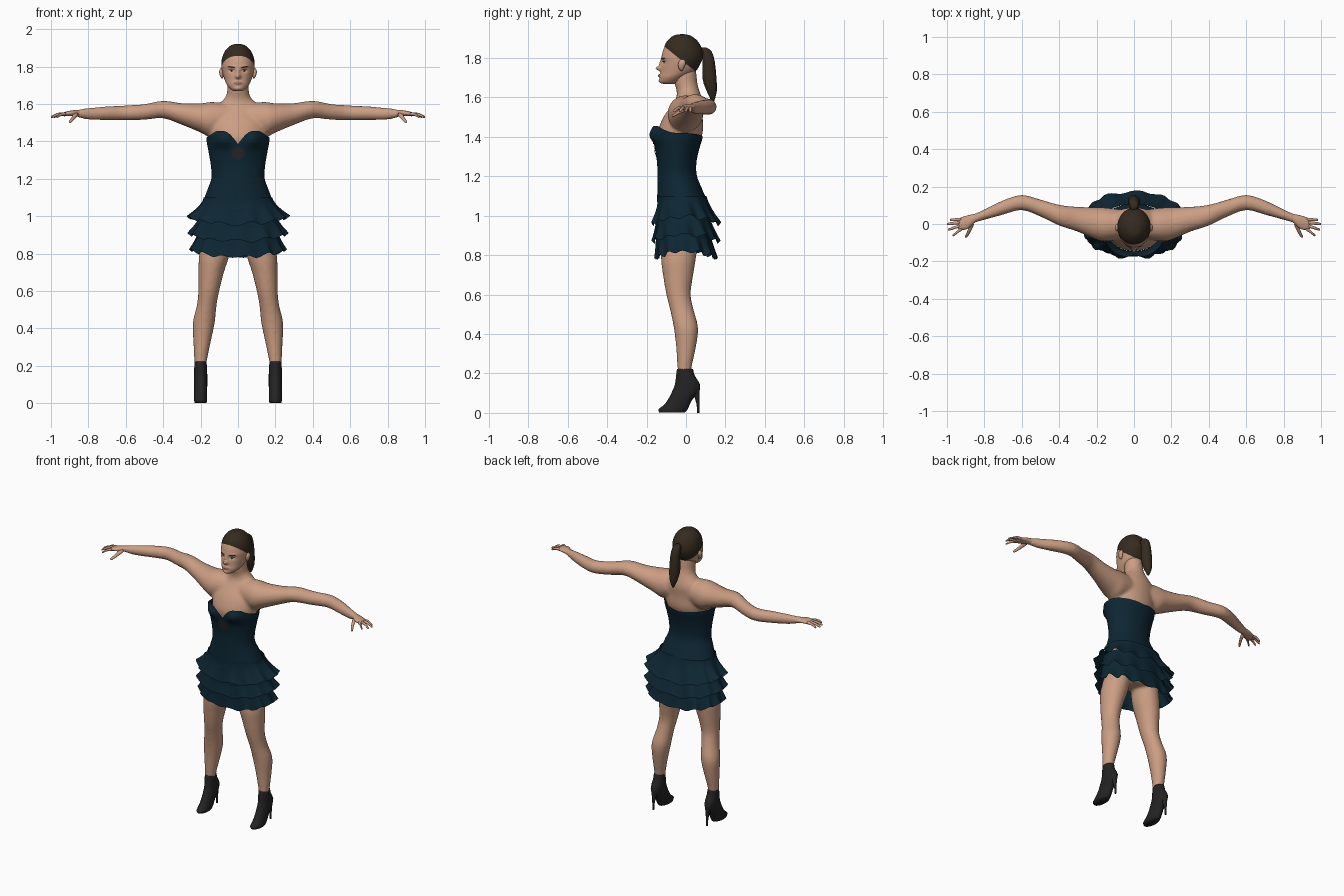
import bpy
import bmesh
from math import sin, cos, pi, exp, copysign
from mathutils import Vector
from mathutils.bvhtree import BVHTree

cube = bpy.data.objects.get("Cube")
if cube:
    bpy.data.objects.remove(cube, do_unlink=True)


def material(name, r, g, b):
    m = bpy.data.materials.new(name)
    m.use_nodes = True
    m.diffuse_color = (r, g, b, 1)
    bsdf = m.node_tree.nodes["Principled BSDF"]
    bsdf.inputs["Base Color"].default_value = (r, g, b, 1)
    bsdf.inputs["Roughness"].default_value = 0.7
    return m


SKIN = material("skin", 0.6, 0.34, 0.225)
DRESS = material("dark_teal_cloth", 0.004, 0.02, 0.034)
HAIR = material("dark_brown_hair", 0.035, 0.024, 0.014)
LEATHER = material("black_leather", 0.017, 0.017, 0.018)
LIPS = material("lips", 0.38, 0.16, 0.12)
WHITE = material("eye_white", 0.5, 0.45, 0.42)
PATCH = material("dark_mesh_cloth", 0.022, 0.02, 0.022)


def spline(rows, t):
    """Smooth interpolation through rows of numbers, t from 0 to 1."""
    t *= len(rows) - 1
    i = min(int(t), len(rows) - 2)
    f = t - i
    a, b, c, d = (rows[min(max(k, 0), len(rows) - 1)] for k in range(i - 1, i + 3))
    return [q + f * (r - p + f * (2 * p - 5 * q + 4 * r - s + f * (3 * (q - r) + s - p))) / 2
            for p, q, r, s in zip(a, b, c, d)]


def grid(bm, fn, nu, nv, caps=False):
    """Surface closed around u, running along v."""
    rows = [[bm.verts.new(fn(2 * pi * i / nu, j / nv)) for i in range(nu)] for j in range(nv + 1)]
    for low, high in zip(rows, rows[1:]):
        for i in range(nu):
            k = (i + 1) % nu
            bm.faces.new((low[i], low[k], high[k], high[i]))
    if caps:
        bm.faces.new(rows[0][::-1])
        bm.faces.new(rows[-1])


def loft(bm, rings, axis="z", n=20, steps=3, side=1):
    """Closed tube through rings of centre x, y, z and two radii."""
    a_dir, b_dir = {"z": ((1, 0, 0), (0, 1, 0)), "x": ((0, 1, 0), (0, 0, 1)),
                    "y": ((1, 0, 0), (0, 0, 1))}[axis]

    def point(u, v):
        x, y, z, a, b = spline(rings, v)
        p = Vector((x, y, z)) + Vector(a_dir) * a * cos(u) + Vector(b_dir) * b * sin(u)
        p.x *= side
        return p
    grid(bm, point, n, steps * (len(rings) - 1), True)


def finish(bm, name, mat, closed=False, mirror=False):
    if closed:
        bmesh.ops.recalc_face_normals(bm, faces=bm.faces)
    for f in bm.faces:
        f.smooth = True
    me = bpy.data.meshes.new(name)
    bm.to_mesh(me)
    bm.free()
    me.materials.append(mat)
    ob = bpy.data.objects.new(name, me)
    bpy.context.collection.objects.link(ob)
    if mirror:
        ob.modifiers.new("mirror", "MIRROR")
    return ob


def lofts(name, mat, *parts, mirror=False, axis="z"):
    bm = bmesh.new()
    for rings in parts:
        loft(bm, rings, axis)
    return finish(bm, name, mat, True, mirror)


# Body: torso, arms and legs fused into one skin
torso = [(0, -.01, .86, .10, .07), (0, -.01, 1.0, .15, .09), (0, -.03, 1.12, .13, .085),
         (0, -.045, 1.25, .12, .08), (0, -.04, 1.35, .135, .095), (0, -.03, 1.42, .152, .115),
         (0, -.015, 1.5, .155, .1), (0, .008, 1.56, .135, .08), (0, .015, 1.6, .10, .064),
         (0, .01, 1.635, .068, .058), (0, 0, 1.67, .058, .058), (0, -.005, 1.72, .056, .058),
         (0, -.01, 1.77, .055, .055)]
arm = [(.02, 0, 1.53, .07, .07), (.14, -.003, 1.517, .09, .094), (.2, .002, 1.525, .087, .078),
       (.3, .025, 1.546, .067, .058), (.4, .047, 1.57, .056, .047), (.5, .085, 1.557, .046, .042),
       (.6, .115, 1.552, .041, .04), (.7, .088, 1.55, .039, .037), (.8, .05, 1.547, .028, .031),
       (.86, .028, 1.549, .024, .02)]
leg = [(.09, -.02, .96, .08, .09), (.125, -.037, .8, .082, .09), (.143, -.04, .7, .068, .077),
       (.156, -.038, .6, .056, .062), (.168, -.02, .52, .053, .06), (.183, 0, .43, .059, .062),
       (.192, 0, .33, .047, .05), (.2, -.008, .22, .033, .035), (.2, -.005, .15, .03, .032)]
bm = bmesh.new()
loft(bm, torso, n=32)
for side in (1, -1):
    loft(bm, arm, "x", side=side)
    loft(bm, leg, side=side)
body = finish(bm, "body", SKIN, True)
remesh = body.modifiers.new("fuse", "REMESH")
remesh.mode = "VOXEL"
remesh.voxel_size = 0.009
remesh.use_smooth_shade = True
soften = body.modifiers.new("soften", "SMOOTH")
soften.iterations = 6

# Hands: palm and fingers along x, thumb along y
fingers = [((.925, .024), (.985, .022)), ((.93, .008), (1.0, .0)),
           ((.93, -.01), (.995, -.03)), ((.92, -.026), (.97, -.06))]
palm = [(.83, .04, 1.548, .02, .02), (.86, .026, 1.55, .026, .018), (.89, .01, 1.55, .036, .015),
        (.93, 0, 1.545, .033, .011), (.94, 0, 1.543, .026, .006)]
lofts("hands", SKIN, palm,
      *[[(*a, 1.546, .009, .009), ((a[0] + b[0]) / 2, (a[1] + b[1]) / 2, 1.544, .008, .008),
         (b[0] - .004, b[1], 1.531, .006, .006), (*b, 1.529, .002, .002)] for a, b in fingers],
      mirror=True, axis="x")
lofts("thumbs", SKIN, [(.868, .0, 1.543, .014, .012), (.88, -.035, 1.525, .01, .01),
                       (.896, -.066, 1.507, .008, .007), (.9, -.072, 1.503, .003, .003)],
      mirror=True, axis="y")

# Head: rings of z, front y, back y, half width, with sculpted bumps
skull = [(1.668, -.11, -.06, .012), (1.675, -.13, -.04, .035), (1.70, -.133, -.005, .058),
         (1.73, -.128, .045, .072), (1.77, -.124, .07, .083), (1.81, -.123, .083, .087),
         (1.85, -.112, .076, .081), (1.885, -.092, .055, .064), (1.91, -.062, .022, .036),
         (1.917, -.03, -.01, .008)]
bumps = [(0, 1.747, .013, .012, .026), (0, 1.772, .010, .02, .011), (.034, 1.778, .016, .01, -.008),
         (-.034, 1.778, .016, .01, -.008), (0, 1.711, .022, .009, .008), (0, 1.683, .02, .01, .006),
         (.04, 1.8, .025, .008, .003), (-.04, 1.8, .025, .008, .003)]


def head_point(u, v):
    z, front, back, w = spline(skull, v)
    x, y = w * cos(u), (front + back) / 2 + (back - front) / 2 * sin(u)
    if sin(u) < 0:
        y -= sum(d * exp(-((x - bx) / sx) ** 2 - ((z - bz) / sz) ** 2) for bx, bz, sx, sz, d in bumps)
    return Vector((x, y, z))


def hair_point(u, v):
    start = 0.2
    while head_point(u, start).z < 1.77 - 0.8 * head_point(u, start).y:
        start += 0.002
    centre = Vector((0, -.02, 1.8))
    p = head_point(u, start + v * (1 - start))
    return centre + (p - centre) * (1.005 + 0.025 * min(1, v * 6))


bm = bmesh.new()
grid(bm, head_point, 96, 72, True)
face_tree = BVHTree.FromBMesh(bm)
finish(bm, "head", SKIN, True)
bm = bmesh.new()
grid(bm, hair_point, 96, 24)
bm.faces.new([v for v in bm.verts][-96:])
finish(bm, "hair_cap", HAIR)
lofts("ears", SKIN, [(.083, -.022, 1.735, .003, .005), (.087, -.024, 1.75, .009, .014),
                     (.09, -.02, 1.775, .011, .019), (.088, -.018, 1.793, .003, .008)], mirror=True)
lofts("ponytail", HAIR, [(0, .088, 1.853, .012, .012), (0, .102, 1.835, .024, .027),
                         (0, .115, 1.78, .03, .031), (0, .12, 1.69, .033, .035),
                         (0, .131, 1.63, .024, .025), (0, .136, 1.583, .006, .008)])
lofts("hair_tie", HAIR, [(0, .06, 1.825, .03, .03), (0, .09, 1.832, .02, .02),
                         (0, .105, 1.835, .018, .018)], axis="y")


def plate(name, tree, mat, x, z, w, h, lift=0.002, tilt=0.0, mirror=False):
    """Thin oval laid on the surface from the front."""
    def point(u, v):
        r = max(v, 0.02)
        px = x + w * r * cos(u)
        pz = z - h * r * sin(u) + tilt * (px - x)
        hit = tree.ray_cast(Vector((px, -1, pz)), Vector((0, 1, 0)))[0]
        return hit - Vector((0, lift, 0))
    bm = bmesh.new()
    grid(bm, point, 20, 4)
    finish(bm, name, mat, mirror=mirror)


# Face details
plate("eye_whites", face_tree, WHITE, .034, 1.776, .014, .0055, mirror=True)
plate("irises", face_tree, HAIR, .034, 1.776, .0055, .0055, .003, mirror=True)
plate("eyelashes", face_tree, HAIR, .035, 1.782, .016, .0022, .0035, mirror=True)
plate("eyebrows", face_tree, HAIR, .036, 1.797, .02, .004, .002, 0.12, True)
plate("mouth", face_tree, LIPS, 0, 1.711, .025, .008)

# Dress bodice with a sweetheart neckline
bodice = [(1.07, -.02, .187, .127), (1.15, -.032, .165, .113), (1.22, -.045, .142, .1),
          (1.29, -.047, .145, .1), (1.36, -.045, .156, .112), (1.43, -.04, .168, .125),
          (1.47, -.04, .17, .125)]


def bodice_point(u, v):
    ax = abs(cos(u)) * 0.168
    top = 1.4 + 0.02 * abs(cos(u))
    if sin(u) < 0:
        top = 1.385 + 0.07 * sin(min(ax / .08, 1) * pi / 2) - 0.035 * max(0, (ax - .115) / .053)
    z = 1.07 + v * (top - 1.07)
    _, cy, rx, ry = spline(bodice, (z - 1.07) / 0.4)
    y = cy + ry * sin(u)
    if sin(u) < 0:
        y -= 0.035 * exp(-((ax - .085) / .05) ** 2 - ((z - 1.41) / .045) ** 2)
    return Vector((rx * cos(u), y, z))


bm = bmesh.new()
grid(bm, bodice_point, 96, 40)
bodice_tree = BVHTree.FromBMesh(bm)
finish(bm, "dress_bodice", DRESS)
plate("chest_inset", bodice_tree, PATCH, 0, 1.335, .036, .034, .004)


# Three ruffled skirt tiers
def tier(name, top, hem, rx, ry, wide, deep, folds, phase):
    def point(u, v):
        t = 1 - v
        flare = t ** 1.5
        wave = sin(folds * u + phase) + 0.4 * sin((folds - 4) * u + 2 * phase)
        c, s = (copysign(abs(k) ** 0.85, k) for k in (cos(u), sin(u)))
        grow = 1 + 0.032 * wave * t * t
        z = top + (hem - top) * t + t * (0.018 * cos(2 * u) + 0.008 * wave)
        return Vector(((rx + (wide - rx) * flare) * c * grow,
                       -.02 + .02 * t + (ry + (deep - ry) * flare) * s * grow, z))
    bm = bmesh.new()
    grid(bm, point, 144, 14)
    finish(bm, name, DRESS)


tier("skirt_tier_upper", 1.10, 0.975, .184, .124, .268, .172, 13, 0.5)
tier("skirt_tier_middle", 1.03, 0.885, .195, .13, .264, .17, 12, 1.7)
tier("skirt_tier_lower", 0.95, 0.80, .205, .135, .258, .158, 14, 2.6)

# Ankle boots with slim heels
shape = [(.222, -.046, .036, .032), (.19, -.05, .044, .034), (.145, -.056, .07, .036),
         (.105, -.072, .062, .036), (.07, -.09, .034, .035), (.04, -.112, .018, .035),
         (.018, -.14, .008, .035), (.002, -.135, -.005, .032)]
lofts("boots", LEATHER, [(.2, (a + b) / 2, z, w, (b - a) / 2) for z, a, b, w in shape], mirror=True)
lofts("boot_heels", LEATHER, [(.2, .045, .14, .026, .026), (.2, .052, .1, .016, .017),
                              (.2, .06, .05, .008, .008), (.2, .063, 0, .006, .006)], mirror=True)
